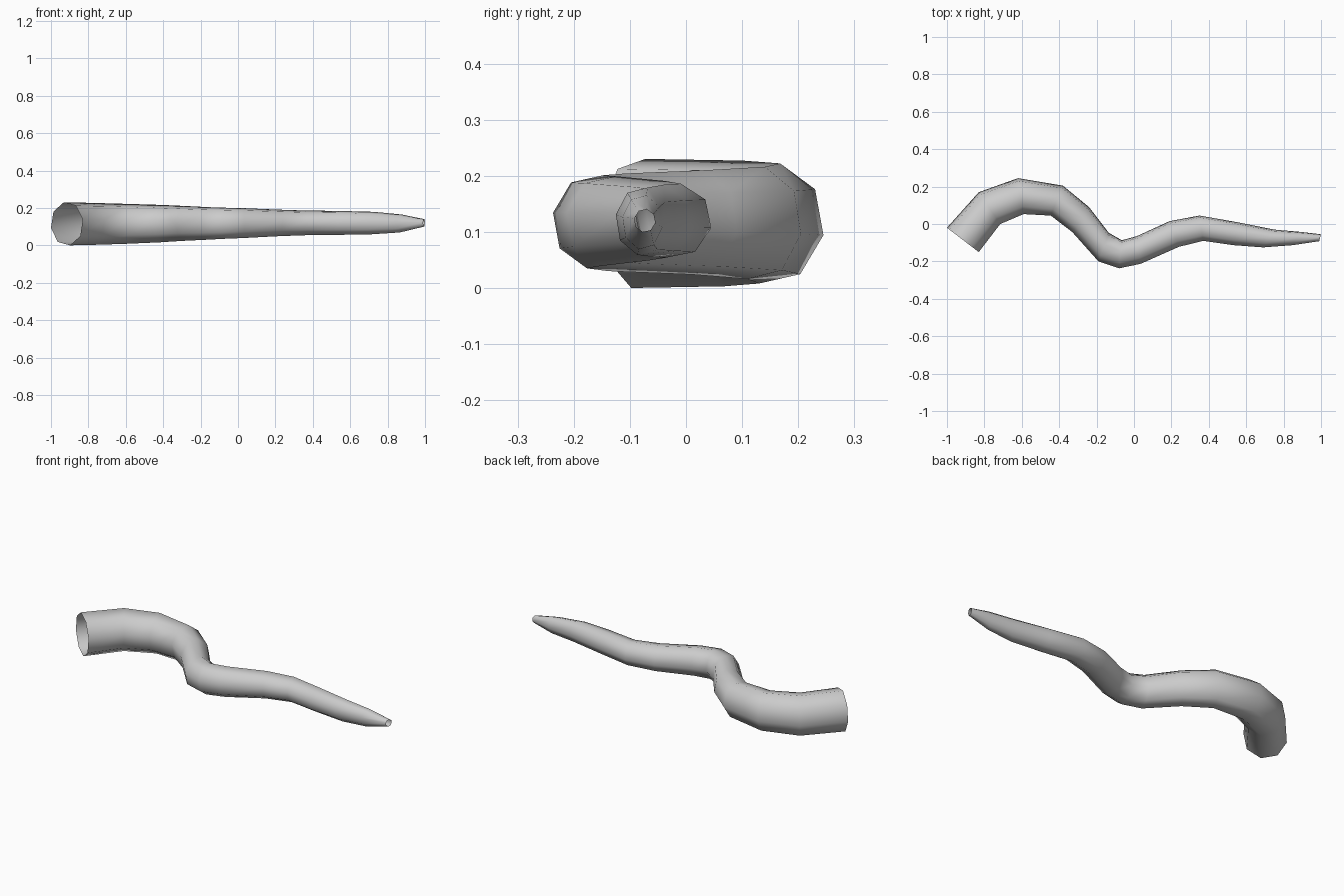
import bpy, bmesh
from math import cos, sin, pi, radians
from mathutils import Vector

SIDES = 8
TWIST = radians(11)

# Rings along the body: left edge x,y / right edge x,y / centre height / half height
rings = [
    (-1.00, -0.02, -0.83, -0.15, 0.115, 0.115),
    (-0.83, 0.17, -0.715, 0.00, 0.115, 0.112),
    (-0.62, 0.245, -0.59, 0.053, 0.115, 0.107),
    (-0.38, 0.205, -0.445, 0.045, 0.116, 0.100),
    (-0.24, 0.09, -0.33, -0.043, 0.117, 0.093),
    (-0.135, -0.047, -0.19, -0.20, 0.117, 0.087),
    (-0.065, -0.087, -0.08, -0.237, 0.118, 0.083),
    (0.015, -0.065, 0.035, -0.213, 0.119, 0.080),
    (0.19, 0.015, 0.24, -0.122, 0.120, 0.071),
    (0.35, 0.045, 0.37, -0.09, 0.120, 0.066),
    (0.55, 0.01, 0.53, -0.113, 0.120, 0.064),
    (0.75, -0.03, 0.69, -0.125, 0.119, 0.060),
    (0.89, -0.042, 0.85, -0.113, 0.117, 0.048),
    (1.00, -0.055, 0.99, -0.092, 0.120, 0.020),
]

# Open-ended tapering tube lofted through the rings
bm = bmesh.new()
loops = []
for lx, ly, rx, ry, z, h in rings:
    left, right = Vector((lx, ly, z)), Vector((rx, ry, z))
    mid, side = (left + right) / 2, (right - left) / 2
    loop = []
    for i in range(SIDES):
        a = TWIST + 2 * pi * i / SIDES
        p = mid + (side * cos(a) + Vector((0, 0, h)) * sin(a)) / cos(TWIST)
        loop.append(bm.verts.new(p))
    loops.append(loop)
for a, b in zip(loops, loops[1:]):
    for i in range(SIDES):
        j = (i + 1) % SIDES
        bm.faces.new((a[i], a[j], b[j], b[i]))
bmesh.ops.recalc_face_normals(bm, faces=bm.faces)
for f in bm.faces:
    f.smooth = True

mesh = bpy.data.meshes.new("tentacle")
bm.to_mesh(mesh)
bm.free()
tentacle = bpy.data.objects.new("tentacle", mesh)
bpy.context.collection.objects.link(tentacle)
